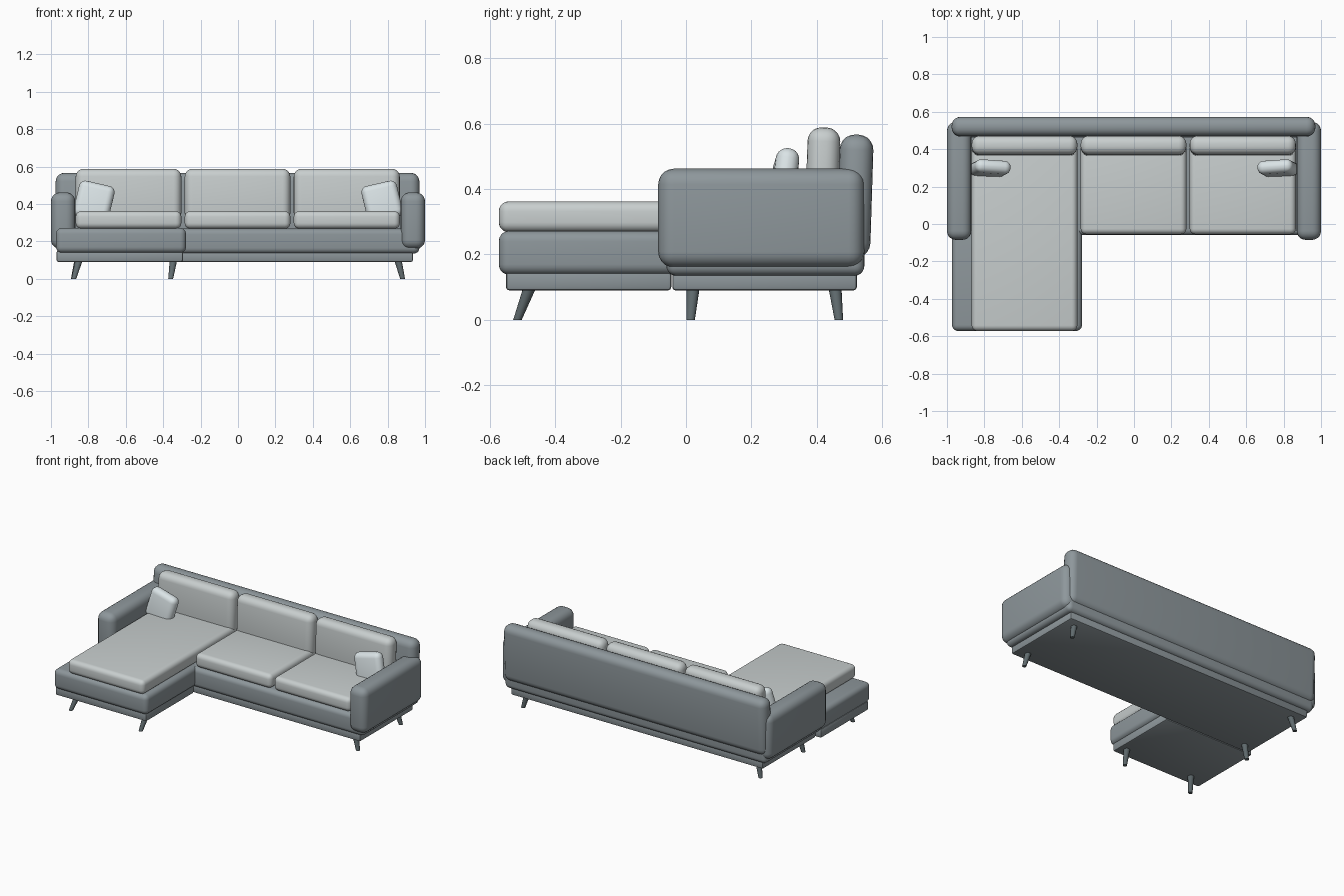
import bpy, bmesh, math
from mathutils import Vector, Matrix

if "Cube" in bpy.data.objects:
    bpy.data.objects.remove(bpy.data.objects["Cube"])


def material(name, rgb):
    m = bpy.data.materials.new(name)
    m.diffuse_color = (*rgb, 1)
    m.use_nodes = True
    m.node_tree.nodes["Principled BSDF"].inputs["Base Color"].default_value = m.diffuse_color
    return m


DARK = material("dark_fabric", (0.27, 0.31, 0.33))
LIGHT = material("light_fabric", (0.58, 0.62, 0.62))
PALE = material("pale_fabric", (0.70, 0.77, 0.79))
BLACK = material("dark_wood", (0.12, 0.15, 0.16))


def finish(name, bm, mat):
    me = bpy.data.meshes.new(name)
    bm.to_mesh(me)
    bm.free()
    me.materials.append(mat)
    ob = bpy.data.objects.new(name, me)
    bpy.context.collection.objects.link(ob)
    bpy.ops.object.select_all(action='DESELECT')
    ob.select_set(True)
    bpy.context.view_layer.objects.active = ob
    return ob


def soft_box(name, x, y, z, radius, mat, rot=(0, 0, 0), segments=5):
    """Rounded box given by its (min, max) range on each axis, turned about its centre."""
    lo, hi = Vector((x[0], y[0], z[0])), Vector((x[1], y[1], z[1]))
    bm = bmesh.new()
    bmesh.ops.create_cube(bm, size=1)
    bmesh.ops.scale(bm, vec=hi - lo, verts=bm.verts)
    bmesh.ops.bevel(bm, geom=bm.edges[:], offset=radius, segments=segments,
                    profile=0.5, affect='EDGES', clamp_overlap=True)
    ob = finish(name, bm, mat)
    ob.location = (lo + hi) / 2
    ob.rotation_euler = [math.radians(a) for a in rot]
    bpy.ops.object.shade_smooth_by_angle(angle=math.radians(40))
    return ob


def leg(name, top, foot):
    """Tapered round leg, cut level at the floor."""
    bm = bmesh.new()
    bmesh.ops.create_cone(bm, cap_ends=True, segments=16, radius1=0.013,
                          radius2=0.02, depth=0.1, matrix=Matrix.Translation((0, 0, 0.05)))
    for v in bm.verts:
        t = v.co.z / 0.1
        v.co.x += foot[0] * (1 - t) + top[0] * t
        v.co.y += foot[1] * (1 - t) + top[1] * t
    finish(name, bm, BLACK)
    bpy.ops.object.shade_smooth_by_angle(angle=math.radians(40))


# plinths and upholstered bases
soft_box("main_plinth", (-0.935, 0.935), (-0.042, 0.522), (0.09, 0.15), 0.01, DARK, segments=2)
soft_box("chaise_plinth", (-0.97, -0.295), (-0.55, -0.045), (0.09, 0.15), 0.01, DARK, segments=2)
soft_box("main_base", (-0.97, 0.97), (-0.06, 0.545), (0.135, 0.268), 0.03, DARK)
soft_box("chaise_base", (-0.973, -0.278), (-0.572, 0.0), (0.138, 0.272), 0.032, DARK)

# backrest, leaning back slightly
soft_box("backrest", (-0.975, 0.97), (0.465, 0.568), (0.19, 0.566), 0.046, DARK, rot=(-1.8, 0, 0))

# arms
for side, s in (("left", -1), ("right", 1)):
    x = sorted((s * 0.87, s * 1.0))
    soft_box(side + "_arm", x, (-0.085, 0.545), (0.16, 0.462), 0.048, DARK)

# seat and back cushions
columns = (("left", -0.868, -0.303, -0.572), ("middle", -0.285, 0.28, -0.055),
           ("right", 0.298, 0.865, -0.055))
for side, x0, x1, front in columns:
    soft_box(side + "_seat_cushion", (x0, x1), (front, 0.44), (0.268, 0.362), 0.03, LIGHT)
    soft_box(side + "_back_cushion", (x0, x1), (0.368, 0.468), (0.31, 0.588), 0.042, LIGHT,
             rot=(-2, 0, 0))

# loose pillows, propped in the corners
for side, s in (("left", -1), ("right", 1)):
    cx = s * 0.77
    soft_box(side + "_pillow", (cx - 0.097, cx + 0.097), (0.262, 0.334), (0.315, 0.513), 0.034, PALE,
             rot=(-8, -s * 13, s * 4))

# legs: four under the sofa, two under the front of the chaise
for side, s in (("left", -1), ("right", 1)):
    leg(side + "_back_leg", (s * 0.855, 0.455), (s * 0.88, 0.467))
    leg(side + "_front_leg", (s * 0.855, 0.022), (s * 0.88, 0.014))
leg("chaise_left_leg", (-0.85, -0.477), (-0.878, -0.515))
leg("chaise_right_leg", (-0.345, -0.477), (-0.36, -0.515))
